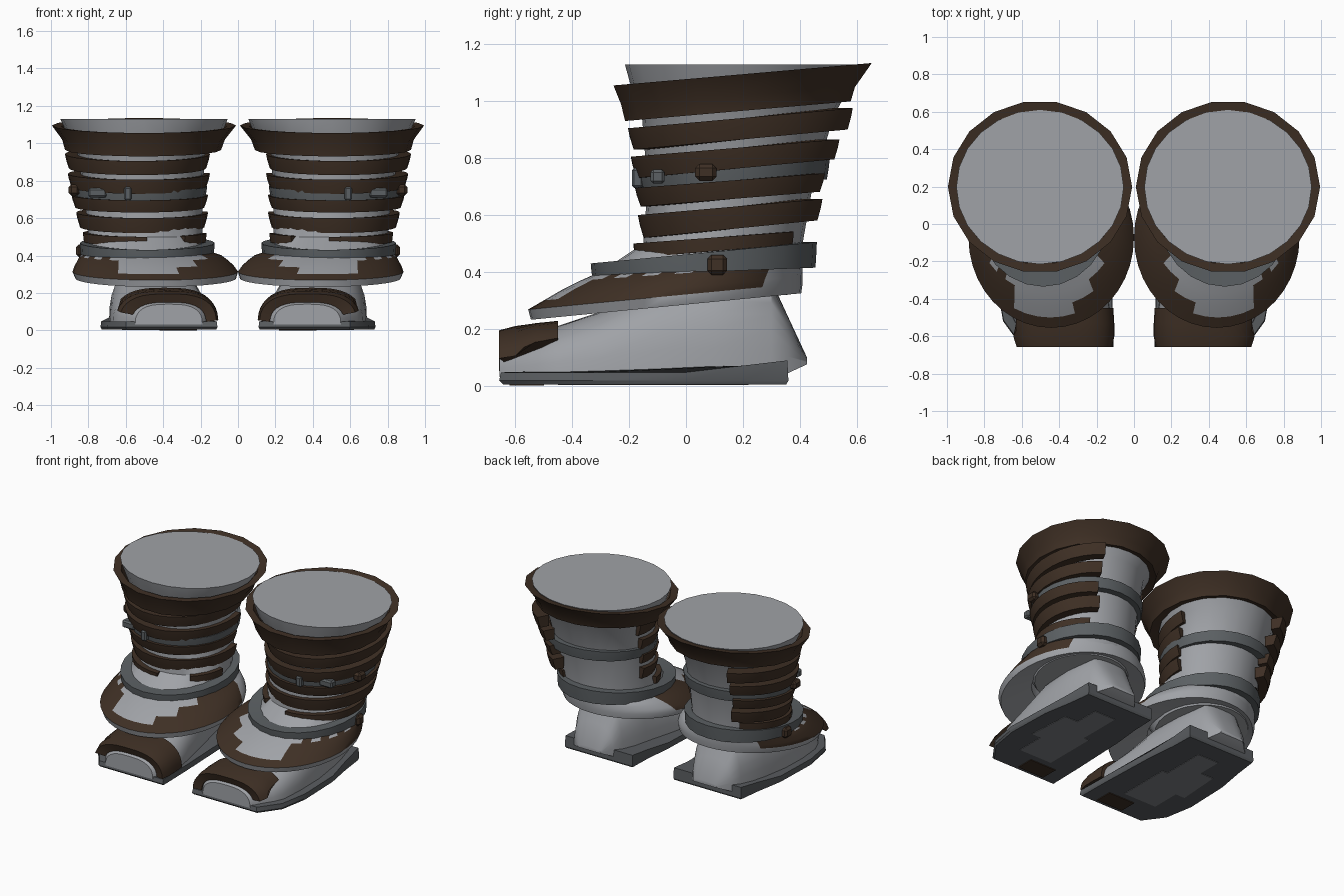
import bpy, bmesh, math, random

if "Cube" in bpy.data.objects:
    bpy.data.objects.remove(bpy.data.objects["Cube"])
random.seed(4)


def material(name, rgb):
    m = bpy.data.materials.new(name)
    m.diffuse_color = (*rgb, 1)
    m.use_nodes = True
    m.node_tree.nodes["Principled BSDF"].inputs["Base Color"].default_value = m.diffuse_color
    return m


LIGHT = material("light grey", (0.35, 0.362, 0.385))
MID = material("mid grey", (0.105, 0.117, 0.125))
DARK = material("dark grey", (0.10, 0.107, 0.115))
WORN = material("worn grey", (0.21, 0.22, 0.235))
BROWN = material("brown leather", (0.049, 0.029, 0.018))


def finish(name, bm, mats, angle=40):
    """Turn a bmesh of the right boot into a mirrored, smooth-shaded pair."""
    bmesh.ops.recalc_face_normals(bm, faces=bm.faces)
    me = bpy.data.meshes.new(name)
    bm.to_mesh(me)
    bm.free()
    ob = bpy.data.objects.new(name, me)
    bpy.context.collection.objects.link(ob)
    for m in mats:
        me.materials.append(m)
    bpy.ops.object.select_all(action='DESELECT')
    ob.select_set(True)
    bpy.context.view_layer.objects.active = ob
    bpy.ops.object.shade_smooth_by_angle(angle=math.radians(angle))
    mod = ob.modifiers.new("other boot", 'MIRROR')
    mod.use_mirror_merge = False
    return ob


def skin(name, rows, mats, around=True, loop=False, rule=None, angle=40):
    """Skin rows of points. around: rows are closed; loop: last row joins first.
    Open ends are capped. rule(row, column) gives the material index."""
    bm = bmesh.new()
    vs = [[bm.verts.new(p) for p in r] for r in rows]
    nr, nc = len(rows), len(rows[0])
    for i in range(nr if loop else nr - 1):
        for j in range(nc if around else nc - 1):
            k, l = (i + 1) % nr, (j + 1) % nc
            f = bm.faces.new((vs[i][j], vs[i][l], vs[k][l], vs[k][j]))
            if rule:
                f.material_index = rule(i, j)
    if around and not loop:
        bm.faces.new(vs[0])
        bm.faces.new(vs[-1])
    elif loop and not around:
        bm.faces.new([r[0] for r in vs])
        bm.faces.new([r[-1] for r in vs])
    return finish(name, bm, mats, angle)


def oval(x0, x1, y0, y1, zf, zb, n=24, a0=0, a1=360):
    """Oval between the given limits, tilted from zf at the front to zb at the back."""
    pts = []
    steps = n if a1 - a0 == 360 else n + 1
    for i in range(steps):
        a = math.radians(a0 + (a1 - a0) * i / n)
        t = (math.sin(a) + 1) / 2
        pts.append(((x0 + x1) / 2 + (x1 - x0) / 2 * math.cos(a),
                    y0 + (y1 - y0) * t, zf + (zb - zf) * t))
    return pts


def band(name, mat, x0, x1, y0, y1, f0, f1, b0, b1, flare=0.02, depth=0.08,
         n=24, a0=0, a1=360):
    """Raised strap around the leg, f/b are its lower and upper heights front and back."""
    d, e = depth, flare
    fm, bmid = f0 + (f1 - f0) * .6, b0 + (b1 - b0) * .6
    rows = [oval(x0 + d, x1 - d, y0 + d, y1 - d, f0, b0, n, a0, a1),
            oval(x0 + e, x1 - e, y0 + e, y1 - e, f0, b0, n, a0, a1),
            oval(x0 + e * .3, x1 - e * .3, y0 + e * .3, y1 - e * .3, fm, bmid, n, a0, a1),
            oval(x0, x1, y0, y1, f1, b1, n, a0, a1),
            oval(x0 + d, x1 - d, y0 + d, y1 - d, f1, b1, n, a0, a1)]
    return skin(name, rows, [mat], around=(a1 - a0 == 360), loop=True)


# Leg shaft with its flat top
skin("shaft", [oval(*r) for r in (
    (.20, .78, -.22, .36, .28, .32), (.17, .81, -.30, .41, .40, .40),
    (.19, .80, -.15, .41, .50, .50), (.19, .82, -.135, .445, .70, .70),
    (.175, .86, -.155, .52, .95, .95), (.09, .91, -.19, .57, 1.04, 1.04),
    (.055, .95, -.215, .61, 1.13, 1.13))], [LIGHT])

# Top cuff
skin("top_cuff", [oval(*r, n=18) for r in (
    (.15, .87, -.16, .52, .95, 1.01), (.09, .925, -.22, .585, .93, 1.0),
    (.07, .94, -.235, .60, .99, 1.05), (.01, .995, -.262, .66, 1.055, 1.135),
    (.06, .945, -.215, .605, 1.055, 1.125))], [BROWN], loop=True)

# Wrapped leather straps, open on the inner back
straps = [(.15, .925, -.205, .635, .83, .905, .905, .98),
          (.15, .91, -.195, .585, .73, .805, .80, .87),
          (.16, .89, -.18, .53, .63, .695, .685, .75),
          (.16, .865, -.17, .52, .52, .60, .585, .66)]
for i, s in enumerate(straps):
    band(f"strap_{i + 1}", BROWN, *s, a0=-188, a1=62)
for i, (a0, a1) in enumerate(((-172, -130), (-92, 58))):
    band(f"ankle_patch_{i + 1}", BROWN, .165, .83, -.185, .425, .45, .50, .50, .545,
         flare=.005, n=14, a0=a0, a1=a1)

# Metal belts with knobs
band("upper_belt", MID, .165, .88, -.17, .505, .69, .745, .725, .795, flare=.01)
band("lower_belt", MID, .125, .845, -.335, .46, .385, .43, .415, .505, flare=.005, depth=.1)


def block(name, mat, c, size, bevel=.015):
    bm = bmesh.new()
    bmesh.ops.create_cube(bm, size=1)
    for v in bm.verts:
        v.co = [c[k] + v.co[k] * size[k] for k in range(3)]
    bmesh.ops.bevel(bm, geom=bm.edges[:], offset=bevel, segments=1, affect='EDGES')
    finish(name, bm, [mat], 20)


block("upper_knob", BROWN, (.875, .07, .75), (.06, .075, .06))
block("lower_knob", BROWN, (.835, .11, .425), (.06, .07, .07))
block("belt_buckle", MID, (.75, -.10, .735), (.10, .05, .05), .01)
block("belt_tip", MID, (.59, -.17, .73), (.04, .04, .07), .008)

# Flared skirt over the foot, leather with a worn light patch in front
N = 40
edge = [random.choice((0, 0, 1)) for _ in range(N)]


def skirt_rule(i, j):
    a = (j + .5) * 360 / N
    a = a - 360 if a > 180 else a
    if i < 2 or i > 5 or 42 < a < 158:
        return 0
    gap = abs(a + 95)
    worn = 3 if gap < 12 else 4 - edge[j] if gap < 28 else 5 if gap < 45 else 6 - edge[j]
    return int(i < worn)


skin("skirt", [oval(*r, n=N) for r in (
    (.20, .74, -.30, .35, .30, .33), (.01, .87, -.545, .405, .232, .325),
    (.0, .885, -.555, .41, .268, .36), (.02, .875, -.50, .41, .30, .385),
    (.05, .86, -.44, .41, .335, .405), (.085, .845, -.37, .41, .37, .425),
    (.16, .80, -.28, .39, .41, .44))], [LIGHT, BROWN], loop=True, rule=skirt_rule)


def arch(y, xc, hw, top, n=16, a0=0, a1=180, base=.03):
    """Rounded cross-section of the foot at y."""
    pts = []
    for i in range(n + 1):
        a = math.radians(a0 + (a1 - a0) * i / n)
        c, s = math.cos(a), max(math.sin(a), 0)
        pts.append((xc + hw * math.copysign(abs(c) ** .7, c), y, base + (top - base) * s ** .75))
    return pts


# Foot
skin("foot", [arch(*r) for r in (
    (-.655, .37, .18, .14), (-.63, .37, .20, .15), (-.52, .39, .25, .19),
    (-.45, .40, .27, .21), (-.30, .42, .265, .26), (-.10, .44, .25, .35),
    (.10, .45, .22, .38), (.30, .45, .18, .37))] +
    [arch(.36, .45, .15, .24, base=.045), arch(.425, .44, .09, .10, base=.075)], [LIGHT])

# Thick toe cap, cut higher on the outer side towards the back
skin("toe_cap", [arch(*r[:4], a0=r[4], a1=176) for r in (
    (-.64, .37, .20, .15, 20), (-.657, .375, .26, .195, 17), (-.60, .38, .275, .21, 18),
    (-.53, .385, .28, .22, 34), (-.45, .39, .28, .228, 38), (-.45, .40, .25, .20, 38))],
    [BROWN], around=False, loop=True)

# Sole with raised heel edge
outline = [(.11, -.657), (.60, -.657), (.70, -.52), (.735, -.32), (.725, 0), (.69, .20),
           (.67, .36), (.155, .36), (.15, .20), (.13, 0), (.115, -.40)]


def sole_row(z, k, lift=0):
    return [(.42 + (x - .42) * k, max(y * k, -.657), z + lift * min(1, max(0, y / .36)))
            for x, y in outline]


skin("sole", [sole_row(.005, .98), sole_row(.018, 1), sole_row(.047, .99, .042)],
     [DARK], angle=30)


def plate(name, mat, pts, z0, z1):
    skin(name, [[(x, y, z) for x, y in pts] for z in (z0, z1)], [mat], angle=20)


# Worn patches under the sole
plate("sole_worn_patch", WORN, [(.30, -.45), (.55, -.45), (.55, -.25), (.62, -.25), (.60, .05),
      (.50, .05), (.50, .22), (.34, .22), (.34, -.08), (.30, -.08)], .002, .008)
plate("sole_leather_patch", BROWN, [(.22, -.62), (.42, -.62), (.42, -.50), (.22, -.50)], .0, .007)
